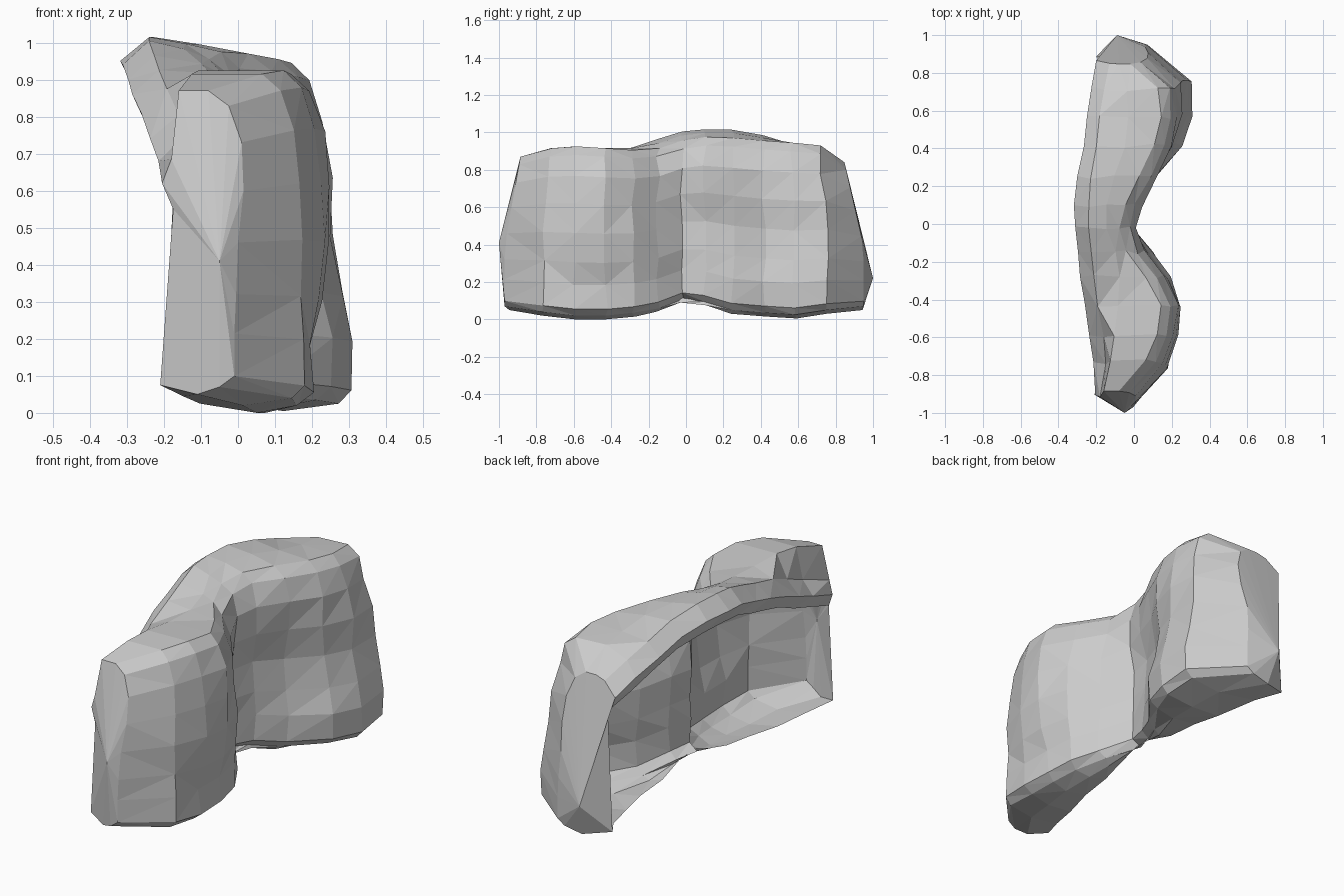
import bpy, bmesh, random
random.seed(4)

# Cross-sections along the length:
# y, top-back x, top-back z, crest x, front x (upper, middle, lower), top z, bottom z, bottom-back x
SECTIONS = [
    (-0.97, -0.205, 0.68, -0.16, -0.01, 0.00, -0.01, 0.88, 0.06, -0.21),
    (-0.76, -0.22, 0.74, -0.13, 0.13, 0.17, 0.18, 0.925, 0.03, -0.15),
    (-0.60, -0.235, 0.80, -0.10, 0.19, 0.23, 0.20, 0.935, 0.01, -0.10),
    (-0.43, -0.26, 0.87, -0.08, 0.21, 0.25, 0.20, 0.925, 0.01, -0.06),
    (-0.28, -0.28, 0.92, -0.08, 0.14, 0.19, 0.17, 0.915, 0.025, -0.05),
    (-0.15, -0.30, 0.96, -0.10, 0.03, 0.08, 0.10, 0.925, 0.05, -0.04),
    (-0.02, -0.315, 1.00, -0.15, -0.01, -0.02, -0.01, 0.965, 0.10, -0.04),
    (0.10, -0.315, 1.01, -0.14, 0.02, 0.01, 0.03, 0.985, 0.085, -0.03),
    (0.25, -0.30, 1.01, -0.10, 0.10, 0.08, 0.11, 0.98, 0.04, -0.03),
    (0.42, -0.27, 0.98, -0.05, 0.18, 0.19, 0.25, 0.965, 0.025, -0.03),
    (0.58, -0.25, 0.93, -0.03, 0.21, 0.25, 0.31, 0.955, 0.015, -0.06),
    (0.76, -0.23, 0.88, -0.03, 0.20, 0.26, 0.30, 0.94, 0.04, -0.12),
    (0.95, -0.20, 0.82, -0.08, 0.05, 0.06, 0.07, 0.85, 0.06, -0.20),
]


def profile(xb, zb, xc, xu, xm, xl, zt, z0, xr):
    """Open C-shaped outline: back lip, top, bulging front, underside."""
    h = zt - z0
    crest = zt if zb < zt else (zb + zt) / 2 + 0.01
    return [
        (xb + 0.03, zb - 0.12), (xb, zb - 0.05),
        (min(xb + 0.07, xc - 0.02), zb + 0.015), (xc, crest),
        (xu - 0.07, zt), (xu - 0.015, zt - 0.05 * h), (xu + 0.02, z0 + 0.83 * h),
        ((xu + xm) / 2 + 0.02, z0 + 0.67 * h), (xm, z0 + 0.5 * h),
        ((xm + xl) / 2, z0 + 0.33 * h), (xl, z0 + 0.2 * h),
        (xl, z0 + 0.06 * h), (xl - 0.04, z0 + 0.02),
        ((xl + xr) / 2, z0), (xr, z0 + 0.025),
    ]


bm = bmesh.new()
rings = []
for i, (y, *dims) in enumerate(SECTIONS):
    end = i in (0, len(SECTIONS) - 1)
    ring = []
    for x, z in profile(*dims):
        # The ends lean inwards towards the top and the back
        lean = max(0, z - 0.4) * y ** 4 * (0.28 if y > 0 else 0.2)
        if end:
            back = max(0, -x - 0.05) * 0.42
            lean = max(lean, back)
        yy = y - lean * (1 if y > 0 else -1)
        j = 0 if end else 0.006
        ring.append(bm.verts.new((x + random.uniform(-j, j),
                                  yy + random.uniform(-2 * j, 2 * j), z)))
    rings.append(ring)

# Shell, open at the back
for a, b in zip(rings, rings[1:]):
    for k in range(len(a) - 1):
        bm.faces.new((a[k], b[k], b[k + 1], a[k + 1]))

# Faceted end walls
for ring, tip in ((rings[0], (-0.05, -1.0, 0.42)), (rings[-1], (-0.09, 1.0, 0.23))):
    c = bm.verts.new(tip)
    for k in range(len(ring)):
        bm.faces.new((ring[k], ring[(k + 1) % len(ring)], c))

bmesh.ops.triangulate(bm, faces=bm.faces[:])
bmesh.ops.recalc_face_normals(bm, faces=bm.faces[:])
low = min(v.co.z for v in bm.verts)
bmesh.ops.translate(bm, verts=bm.verts[:], vec=(0, 0, -low))

mesh = bpy.data.meshes.new("double_cushion_shell")
bm.to_mesh(mesh)
bm.free()
obj = bpy.data.objects.new("double_cushion_shell", mesh)
bpy.context.collection.objects.link(obj)
